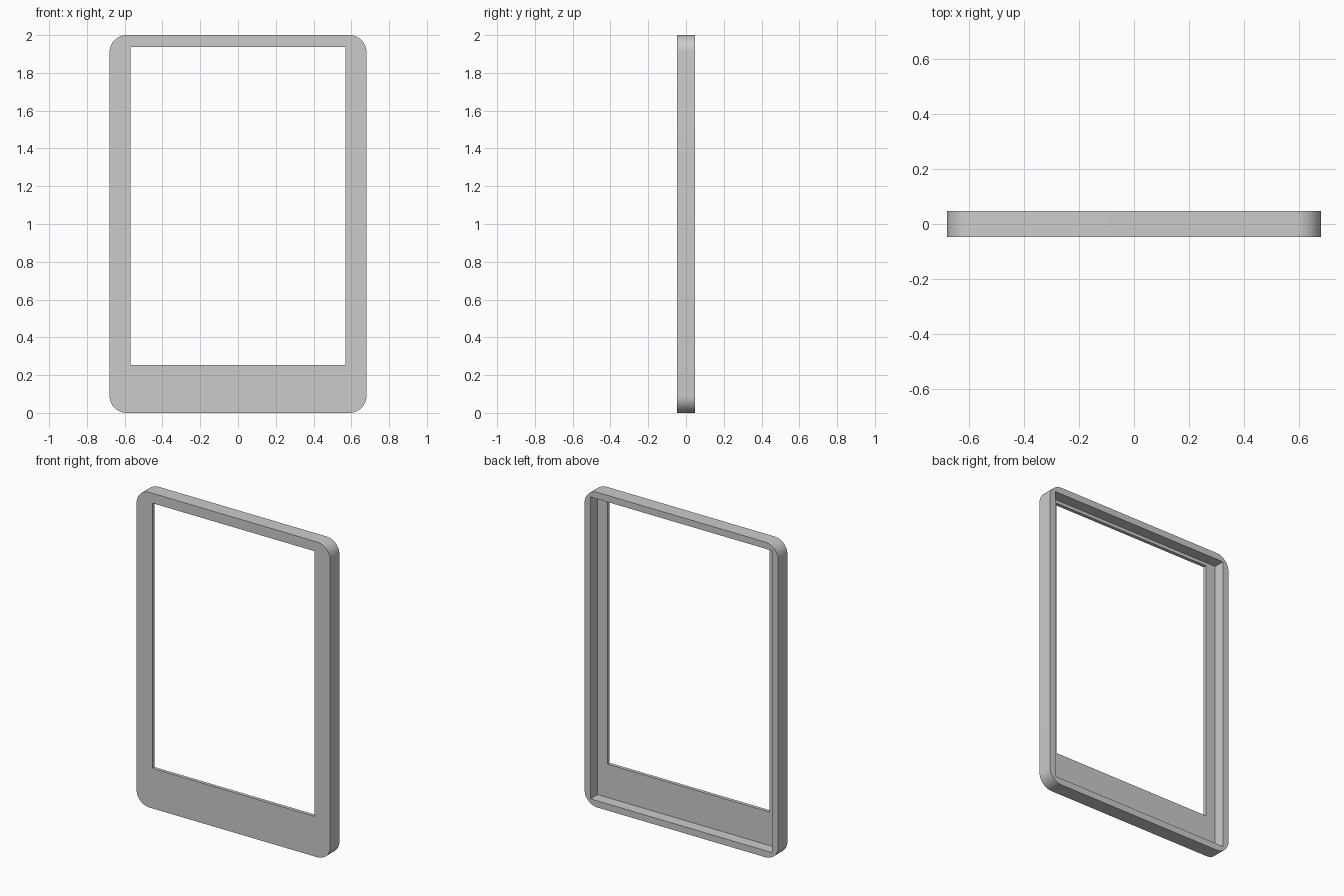
import bpy, bmesh, math
from mathutils import Vector

if "Cube" in bpy.data.objects:
    bpy.data.objects.remove(bpy.data.objects["Cube"])

W, D, H = 1.36, 0.093, 2.0      # overall size
RADIUS = 0.09                   # rounded corners
RIM = 0.042                     # wall thickness
PLATE = 0.022                   # front panel thickness

grey = bpy.data.materials.new("light_grey")
grey.use_nodes = True
COLOUR = (0.6, 0.6, 0.6, 1)
grey.diffuse_color = COLOUR
grey.node_tree.nodes["Principled BSDF"].inputs["Base Color"].default_value = COLOUR


def box(name, low, high, radius=0):
    """Box between two corners, optionally rounding the edges that run front to back."""
    low, high = Vector(low), Vector(high)
    bm = bmesh.new()
    bmesh.ops.create_cube(bm, size=1)
    for v in bm.verts:
        v.co = Vector([(a + b) / 2 + c * (b - a) for a, b, c in zip(low, high, v.co)])
    if radius:
        edges = [e for e in bm.edges if abs(e.verts[0].co.y - e.verts[1].co.y) > 1e-4]
        bmesh.ops.bevel(bm, geom=edges, offset=radius, segments=12,
                        profile=0.5, affect='EDGES')
    mesh = bpy.data.meshes.new(name)
    bm.to_mesh(mesh)
    bm.free()
    mesh.materials.append(grey)
    obj = bpy.data.objects.new(name, mesh)
    bpy.context.collection.objects.link(obj)
    return obj


def cut(target, cutter):
    """Subtract the cutter, then discard it."""
    cutter.hide_render = True
    mod = target.modifiers.new("cut", 'BOOLEAN')
    mod.operation = 'DIFFERENCE'
    mod.solver = 'EXACT'
    mod.object = cutter
    bpy.context.view_layer.objects.active = target
    bpy.ops.object.modifier_apply(modifier=mod.name)
    bpy.data.objects.remove(cutter)


# Rounded slab
frame = box("bezel_frame", (-W / 2, -D / 2, 0), (W / 2, D / 2, H), RADIUS)

# Square-cornered recess, open at the back
cut(frame, box("recess_cutter", (-W / 2 + RIM, -D / 2 + PLATE, RIM),
               (W / 2 - RIM, D, H - RIM)))

# Screen opening through the front panel
cut(frame, box("opening_cutter", (-0.568, -D, 0.254), (0.568, D, 1.937)))

# Smooth corners, sharp edges elsewhere
bpy.ops.object.select_all(action='DESELECT')
frame.select_set(True)
bpy.context.view_layer.objects.active = frame
bpy.ops.object.shade_smooth_by_angle(angle=math.radians(30))
